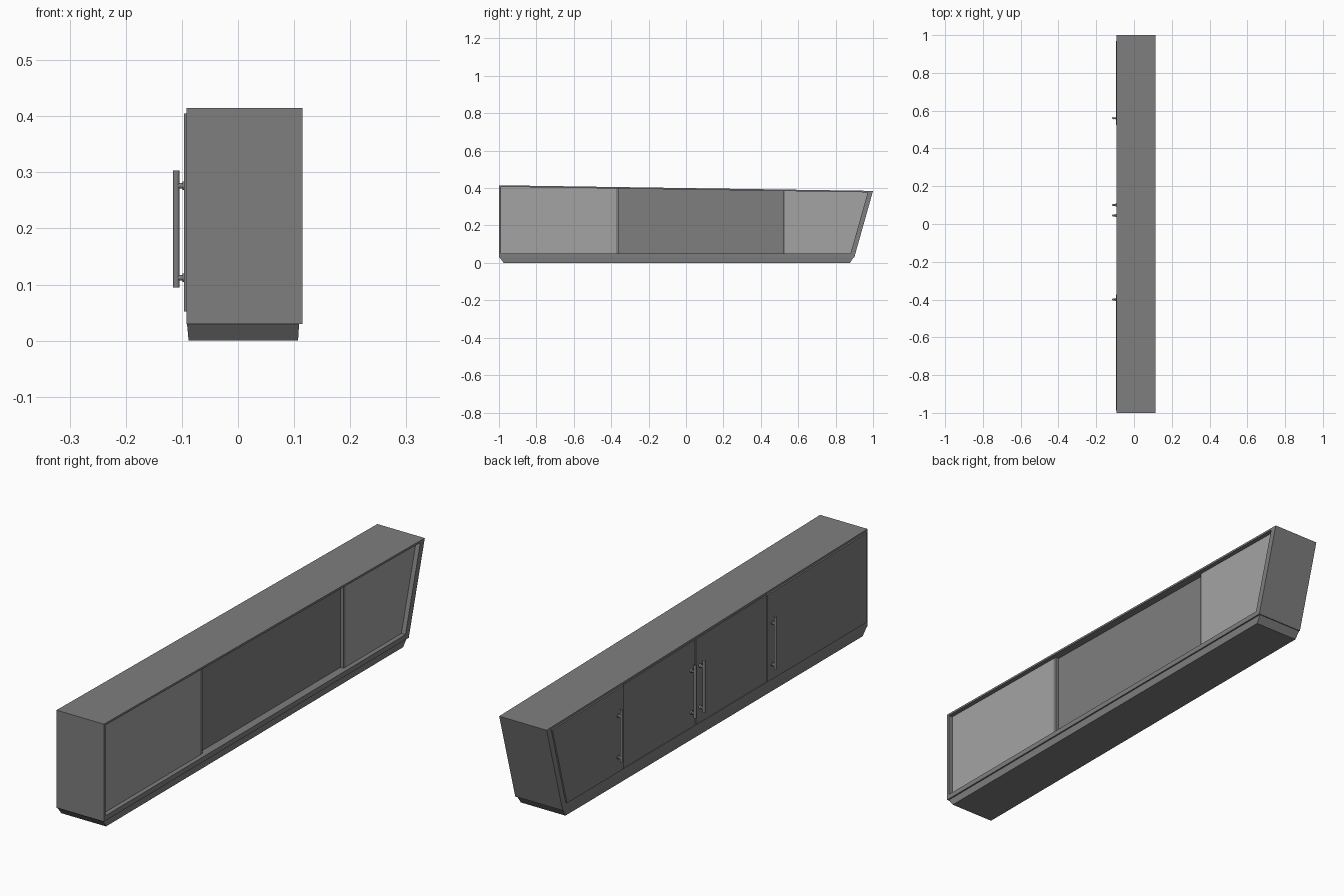
import bpy, bmesh, math
from mathutils import Vector

if "Cube" in bpy.data.objects:
    bpy.data.objects.remove(bpy.data.objects["Cube"])


def material(name, v):
    m = bpy.data.materials.new(name)
    m.diffuse_color = (v, v, v, 1)
    m.use_nodes = True
    m.node_tree.nodes["Principled BSDF"].inputs["Base Color"].default_value = m.diffuse_color
    return m


GREY = material("mid grey", 0.21)
LIGHT = material("light grey", 0.37)


def finish(name, bm, mat):
    bmesh.ops.recalc_face_normals(bm, faces=bm.faces)
    me = bpy.data.meshes.new(name)
    bm.to_mesh(me)
    bm.free()
    me.materials.append(mat)
    ob = bpy.data.objects.new(name, me)
    bpy.context.collection.objects.link(ob)
    return ob


def prism(name, prof, x0, x1, mat):
    """Extrude a (y, z) profile along x."""
    bm = bmesh.new()
    a = [bm.verts.new((x0, y, z)) for y, z in prof]
    b = [bm.verts.new((x1, y, z)) for y, z in prof]
    n = len(prof)
    bm.faces.new(a)
    bm.faces.new(b)
    for i in range(n):
        j = (i + 1) % n
        bm.faces.new((a[i], a[j], b[j], b[i]))
    return finish(name, bm, mat)


def top(y):
    return 0.40 - 0.015 * y


def slant(z):
    return 0.90 + 0.1 * (z - 0.03) / 0.355


def outline(y0, y1, z0, drop, inset=None):
    """Panel profile under the sloping top; inset given = slanted right edge."""
    if inset is None:
        return [(y0, z0), (y1, z0), (y1, top(y1) - drop), (y0, top(y0) - drop)]
    zt = top(0.98) - drop
    return [(y0, z0), (slant(z0) - inset, z0),
            (slant(zt) - inset, zt), (y0, top(y0) - drop)]


# Carcass: a closed frame, sloping top and slanted far end
outer = outline(-1, 1, 0.03, 0, 0.0)
outer[2] = (1.0, 0.385)
inner = outline(-0.99, 1, 0.05, 0.008, 0.026)
bm = bmesh.new()
rings = [[bm.verts.new((x, y, z)) for y, z in p]
         for p, x in ((outer, -0.092), (outer, 0.115), (inner, 0.115), (inner, -0.092))]
for k in range(4):
    r, s = rings[k], rings[(k + 1) % 4]
    for i in range(4):
        j = (i + 1) % 4
        bm.faces.new((r[i], r[j], s[j], s[i]))
finish("carcass", bm, GREY)

# Tapered plinth
bm = bmesh.new()
lo = [bm.verts.new((x, y, 0)) for x, y in
      ((-0.088, -0.975), (0.107, -0.975), (0.107, 0.877), (-0.088, 0.877))]
hi = [bm.verts.new((x, y, 0.031)) for x, y in
      ((-0.091, -0.998), (0.109, -0.998), (0.109, 0.897), (-0.091, 0.897))]
bm.faces.new(lo)
bm.faces.new(hi)
for i in range(4):
    j = (i + 1) % 4
    bm.faces.new((lo[i], lo[j], hi[j], hi[i]))
finish("plinth", bm, GREY)

# Recessed back panels on the +x side
prism("back_panel_left", outline(-0.99, -0.375, 0.05, 0.008), 0.07, 0.097, LIGHT)
prism("back_panel_right", outline(0.53, 1, 0.05, 0.008, 0.026), 0.07, 0.097, LIGHT)
prism("back_panel_middle", outline(-0.36, 0.52, 0.05, 0.008), 0.07, 0.083, GREY)
prism("divider_left", outline(-0.375, -0.36, 0.05, 0.008), -0.08, 0.097, GREY)
prism("divider_right", outline(0.52, 0.53, 0.05, 0.008), -0.08, 0.097, GREY)

# Doors on the -x side, the outer two slightly proud
prism("door_left", outline(-0.988, -0.372, 0.052, 0.010), -0.096, -0.075, GREY)
prism("door_middle_left", outline(-0.370, 0.070, 0.052, 0.010), -0.092, -0.075, GREY)
prism("door_middle_right", outline(0.074, 0.523, 0.052, 0.010), -0.092, -0.075, GREY)
prism("door_right", outline(0.525, 1, 0.052, 0.010, 0.028), -0.096, -0.075, GREY)


def rod(bm, p, q, r):
    d = Vector(q) - Vector(p)
    mat = d.to_track_quat('Z', 'Y').to_matrix().to_4x4()
    mat.translation = (Vector(p) + Vector(q)) / 2
    bmesh.ops.create_cone(bm, cap_ends=True, segments=16, radius1=r, radius2=r,
                          depth=d.length, matrix=mat)


# Bar handles on two posts each
for n, y in enumerate((-0.40, 0.045, 0.10, 0.56)):
    bm = bmesh.new()
    rod(bm, (-0.110, y, 0.095), (-0.110, y, 0.303), 0.0058)
    for z in (0.112, 0.276):
        rod(bm, (-0.110, y, z), (-0.090, y, z), 0.005)
        rod(bm, (-0.099, y, z), (-0.090, y, z), 0.0075)
    ob = finish("handle_%d" % (n + 1), bm, GREY)
    bpy.context.view_layer.objects.active = ob
    ob.select_set(True)
    bpy.ops.object.shade_smooth_by_angle(angle=math.radians(35))
    ob.select_set(False)
